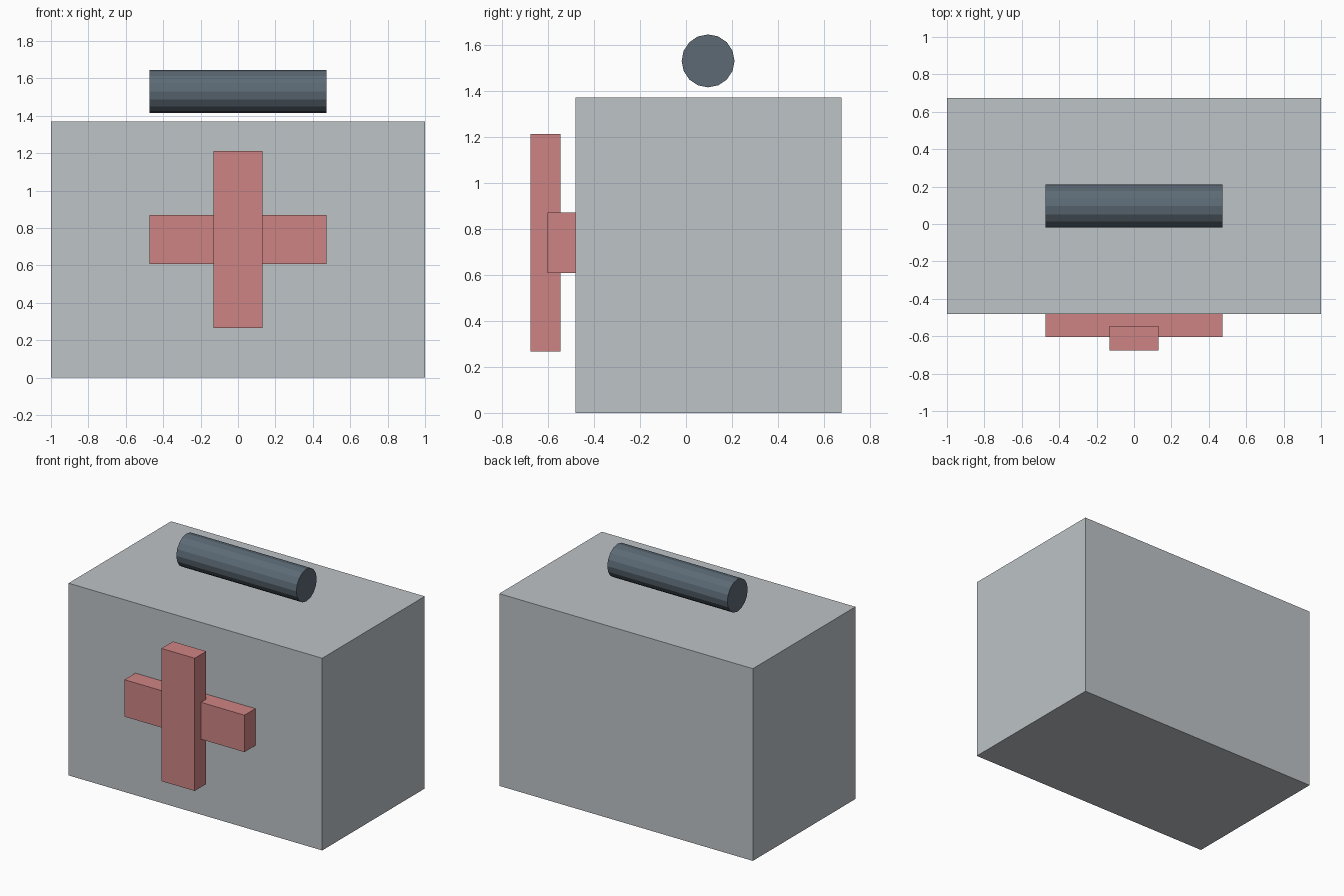
import bpy
import math

cube = bpy.data.objects.get("Cube")
if cube:
    bpy.data.objects.remove(cube, do_unlink=True)


def linear(c):
    c /= 255
    return c / 12.92 if c <= 0.04045 else ((c + 0.055) / 1.055) ** 2.4


def material(name, rgb):
    colour = (*[linear(c) for c in rgb], 1)
    mat = bpy.data.materials.new(name)
    mat.use_nodes = True
    mat.diffuse_color = colour
    mat.node_tree.nodes["Principled BSDF"].inputs["Base Color"].default_value = colour
    return mat


def box(name, low, high, mat):
    centre = [(a + b) / 2 for a, b in zip(low, high)]
    bpy.ops.mesh.primitive_cube_add(size=1, location=centre)
    obj = bpy.context.object
    obj.name = name
    obj.scale = [b - a for a, b in zip(low, high)]
    bpy.ops.object.transform_apply(location=False, rotation=False, scale=True)
    obj.data.materials.append(mat)
    return obj


grey = material("light grey", (189, 195, 199))
red = material("soft red", (207, 132, 132))
slate = material("dark slate", (92, 106, 117))

# Case body
box("case_body", (-1, -0.48, 0), (1, 0.675, 1.37), grey)

# Raised cross on the front, upright bar in front of the crossbar
box("cross_horizontal_bar", (-0.473, -0.603, 0.607), (0.473, -0.473, 0.87), red)
box("cross_vertical_bar", (-0.131, -0.675, 0.266), (0.131, -0.545, 1.212), red)

# Handle floating above the lid
bpy.ops.mesh.primitive_cylinder_add(vertices=16, radius=0.115, depth=0.946,
                                    location=(0, 0.096, 1.53),
                                    rotation=(0, math.pi / 2, 0))
handle = bpy.context.object
handle.name = "handle"
handle.data.materials.append(slate)
